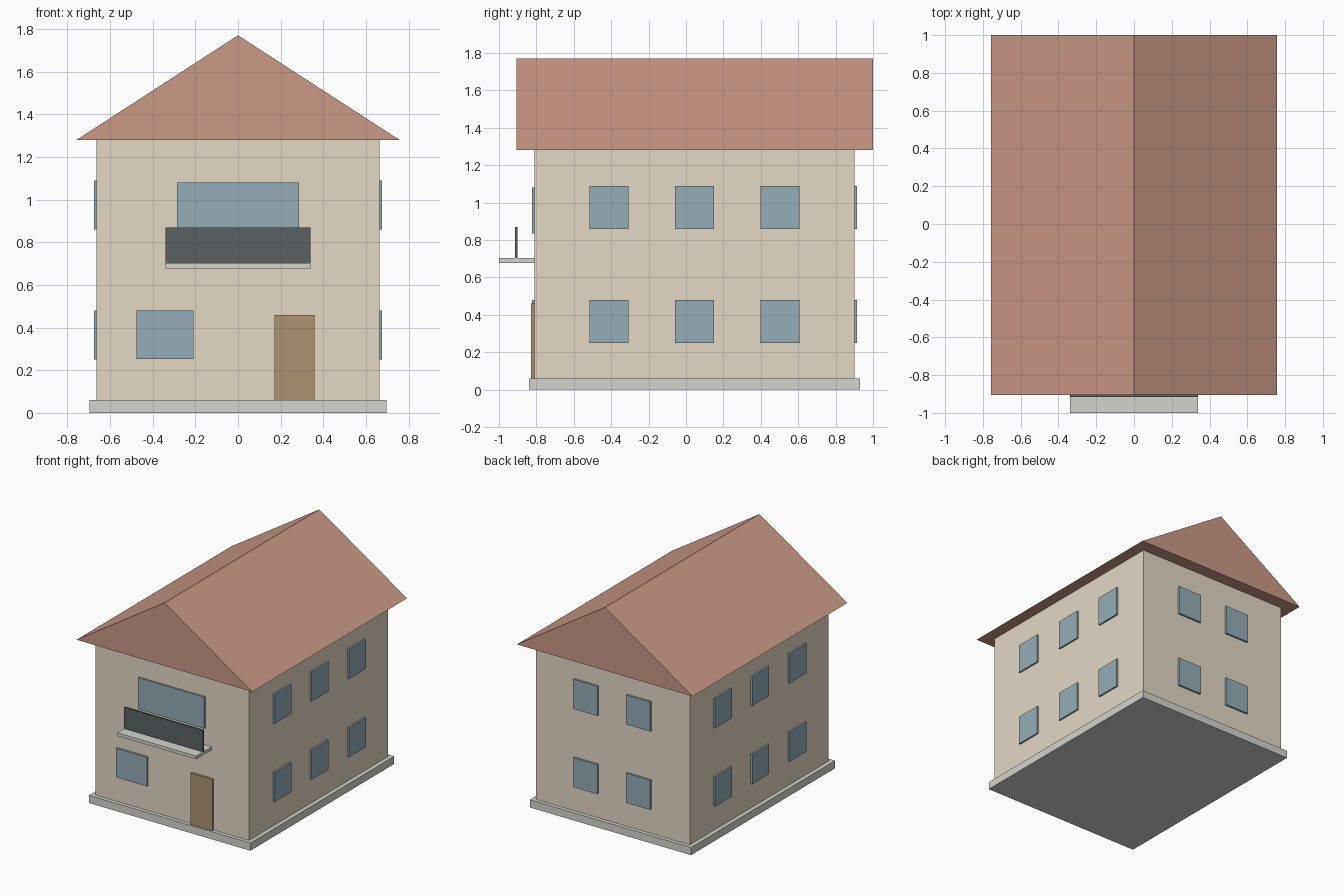
import bpy
import bmesh

if "Cube" in bpy.data.objects:
    bpy.data.objects.remove(bpy.data.objects["Cube"])


def material(name, rgb):
    m = bpy.data.materials.new(name)
    m.diffuse_color = (*rgb, 1)
    m.use_nodes = True
    m.node_tree.nodes["Principled BSDF"].inputs["Base Color"].default_value = m.diffuse_color
    return m


WALL = material("plaster", (0.78, 0.69, 0.56))
ROOF = material("roof_tile", (0.60, 0.32, 0.24))
GLASS = material("glass", (0.30, 0.42, 0.48))
WOOD = material("wood", (0.42, 0.29, 0.17))
STONE = material("stone", (0.66, 0.66, 0.62))
DARK = material("dark_metal", (0.10, 0.12, 0.12))


def finish(name, bm, mat):
    bmesh.ops.recalc_face_normals(bm, faces=bm.faces)
    me = bpy.data.meshes.new(name)
    bm.to_mesh(me)
    bm.free()
    me.materials.append(mat)
    ob = bpy.data.objects.new(name, me)
    bpy.context.collection.objects.link(ob)
    return ob


def box(name, x, y, z, mat):
    """Box from (min, max) ranges on each axis."""
    bm = bmesh.new()
    bmesh.ops.create_cube(bm, size=1)
    for v in bm.verts:
        v.co = [r[0] if c < 0 else r[1] for c, r in zip(v.co, (x, y, z))]
    return finish(name, bm, mat)


# Plinth and walls
box("plinth", (-0.695, 0.695), (-0.84, 0.93), (0, 0.06), STONE)
box("walls", (-0.663, 0.663), (-0.81, 0.90), (0.06, 1.28), WALL)

# Gabled roof: triangular profile extruded front to back
bm = bmesh.new()
profile = [bm.verts.new((x, -0.905, z)) for x, z in ((-0.757, 1.28), (0.757, 1.28), (0, 1.77))]
gable = bm.faces.new(profile)
ext = bmesh.ops.extrude_face_region(bm, geom=[gable], use_keep_orig=True)
back = [g for g in ext["geom"] if isinstance(g, bmesh.types.BMVert)]
bmesh.ops.translate(bm, verts=back, vec=(0, 1.905, 0))
finish("roof", bm, ROOF)

# Side and back windows on both floors
for floor, z in (("lower", (0.25, 0.48)), ("upper", (0.86, 1.09))):
    for side, s in (("left", -1), ("right", 1)):
        xr = tuple(sorted((s * 0.65, s * 0.676)))
        for i, y in enumerate((-0.411, 0.046, 0.503)):
            box(f"{side}_{floor}_window_{i + 1}", xr, (y - 0.104, y + 0.104), z, GLASS)
        xc = s * 0.227
        box(f"back_{floor}_window_{side}", (xc - 0.104, xc + 0.104), (0.89, 0.915), z, GLASS)

# Front window, balcony window and door
box("front_window", (-0.475, -0.208), (-0.824, -0.80), (0.253, 0.48), GLASS)
box("balcony_window", (-0.285, 0.285), (-0.824, -0.80), (0.835, 1.08), GLASS)
box("front_door", (0.17, 0.358), (-0.828, -0.80), (0.06, 0.46), WOOD)

# Balcony
box("balcony_slab", (-0.34, 0.34), (-1.0, -0.80), (0.678, 0.703), STONE)
box("balcony_railing", (-0.34, 0.34), (-0.915, -0.902), (0.703, 0.87), DARK)
